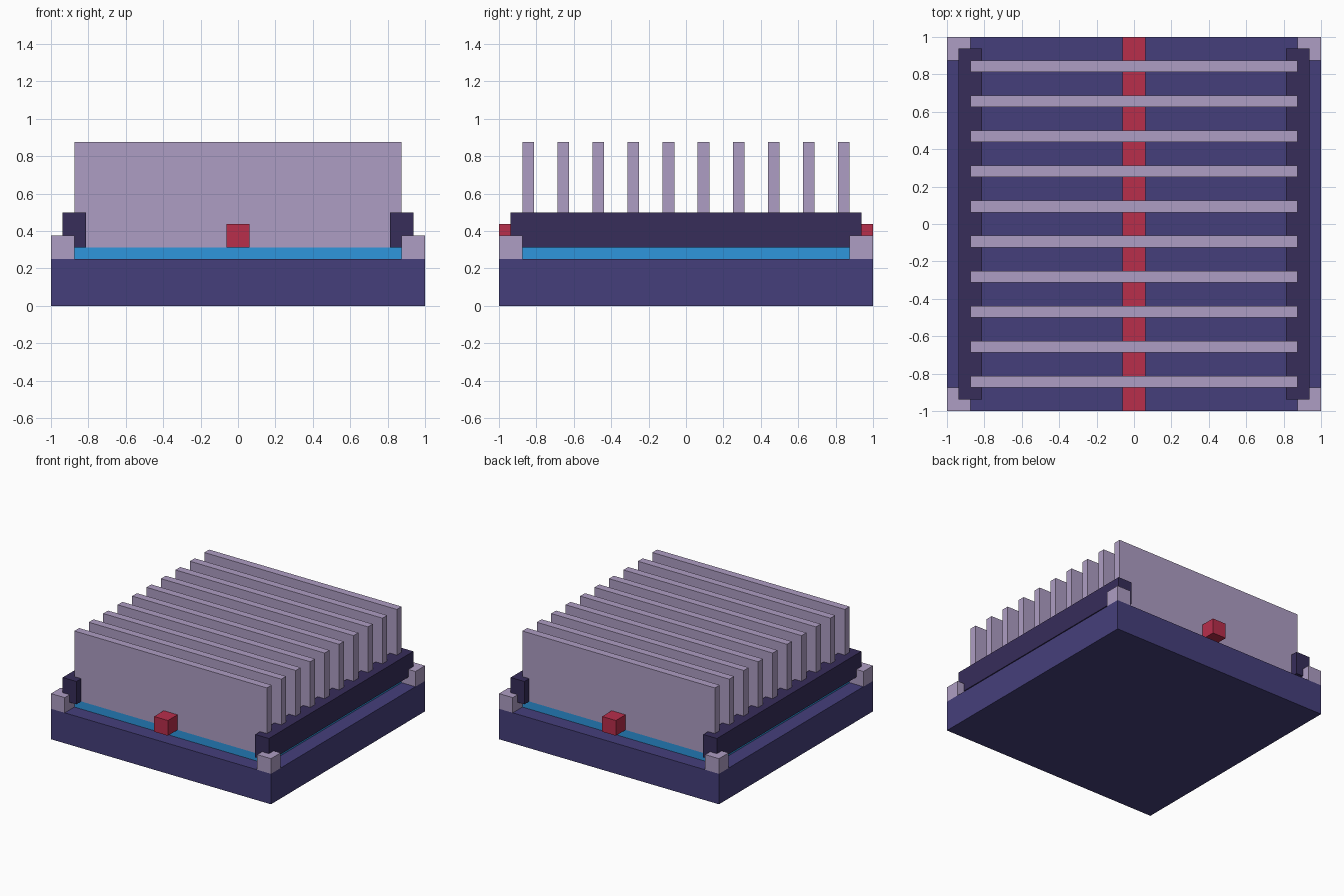
import bpy
import bmesh

if "Cube" in bpy.data.objects:
    bpy.data.objects.remove(bpy.data.objects["Cube"])

U = 1 / 16  # modelling grid


def material(name, hex_code):
    rgb = [int(hex_code[i:i + 2], 16) / 255 for i in (0, 2, 4)]
    lin = [c / 12.92 if c <= 0.04045 else ((c + 0.055) / 1.055) ** 2.4 for c in rgb]
    mat = bpy.data.materials.new(name)
    mat.diffuse_color = (*lin, 1)
    mat.use_nodes = True
    mat.node_tree.nodes["Principled BSDF"].inputs["Base Color"].default_value = mat.diffuse_color
    return mat


INDIGO = material("indigo", "453F7B")
DARK = material("dark_violet", "372D5A")
LILAC = material("lilac", "AE9DC3")
RED = material("red", "B82E4B")
BLUE = material("blue", "2E96DC")


def box(name, lo, hi, mat, top_mat=None):
    """Box between two corners given in grid units."""
    bm = bmesh.new()
    bmesh.ops.create_cube(bm, size=1)
    for v in bm.verts:
        v.co = [U * (l + (h - l) * (c + 0.5)) for l, h, c in zip(lo, hi, v.co)]
    bm.normal_update()
    mesh = bpy.data.meshes.new(name)
    mesh.materials.append(mat)
    if top_mat:
        mesh.materials.append(top_mat)
        for f in bm.faces:
            f.material_index = int(f.normal.z > 0.5)
    bm.to_mesh(mesh)
    bm.free()
    obj = bpy.data.objects.new(name, mesh)
    bpy.context.collection.objects.link(obj)
    return obj


def mirror(obj, x=True, y=False):
    mod = obj.modifiers.new("mirror", "MIRROR")
    mod.use_axis = (x, y, False)


# Base slab and raised plate with blue sides
box("base", (-16, -16, 0), (16, 16, 4), INDIGO)
box("plate", (-14, -14, 4), (14, 14, 5), BLUE, INDIGO)

# Corner blocks and side rails
mirror(box("corner_block", (14, -16, 4), (16, -14, 6), LILAC), y=True)
mirror(box("side_rail", (13, -15, 5), (15, 15, 8), DARK))

# Central pipe running front to back
box("center_pipe", (-1, -16, 5), (1, 16, 7), RED)

# Row of cooling fins
fin = box("cooling_fins", (-14, -14, 5), (14, -13, 14), LILAC)
row = fin.modifiers.new("row", "ARRAY")
row.count = 10
row.use_relative_offset = False
row.use_constant_offset = True
row.constant_offset_displace = (0, 3 * U, 0)
